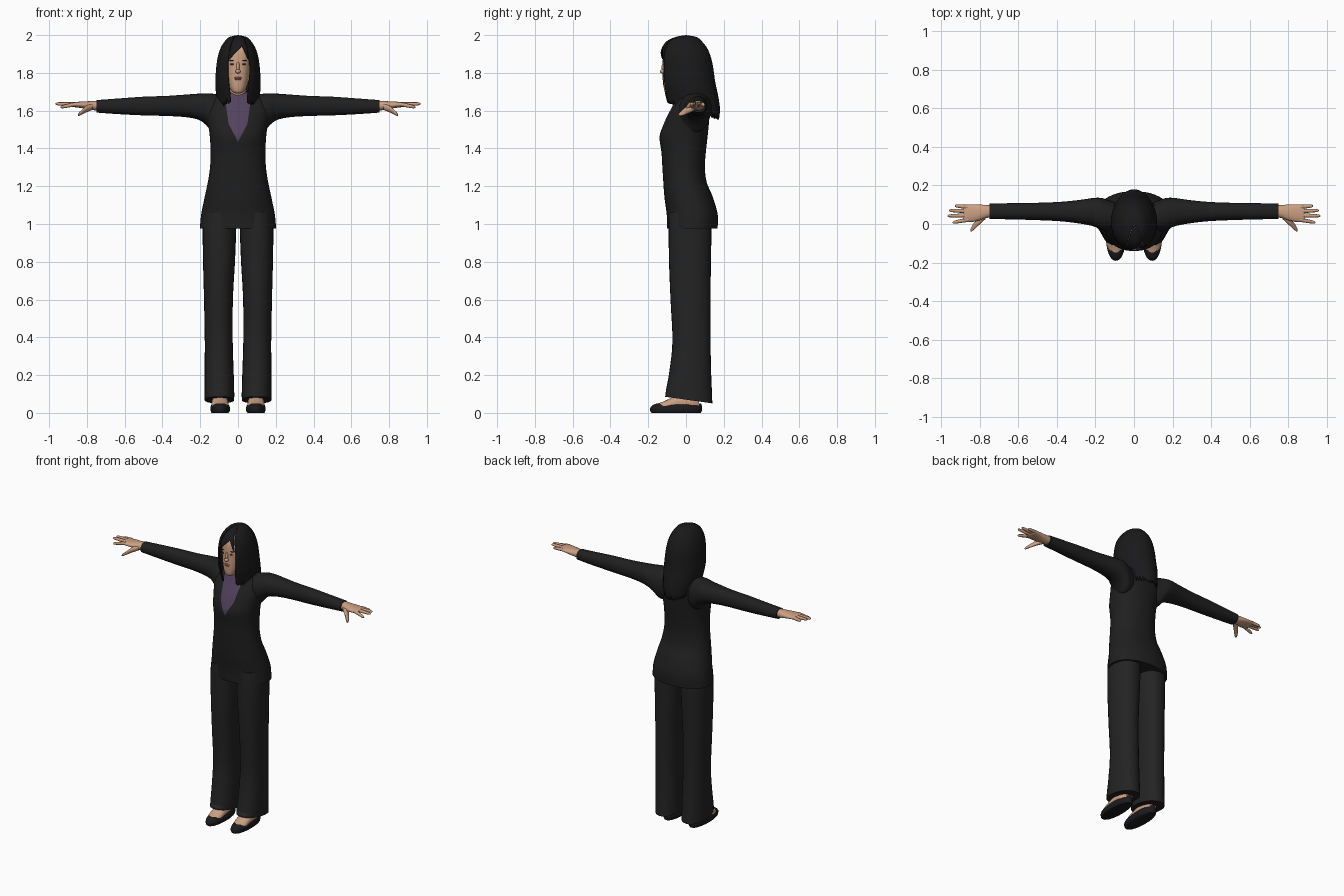
import bpy, bmesh, math, random
from mathutils import Vector, Matrix

cube = bpy.data.objects.get("Cube")
if cube:
    bpy.data.objects.remove(cube, do_unlink=True)
random.seed(4)


def material(name, r, g, b):
    m = bpy.data.materials.new(name)
    m.use_nodes = True
    m.diffuse_color = (r, g, b, 1)
    m.node_tree.nodes["Principled BSDF"].inputs["Base Color"].default_value = (r, g, b, 1)
    return m


SKIN = material("skin", .60, .35, .225)
JACKET = material("jacket_black", .014, .014, .014)
TROUSER = material("trouser_black", .017, .017, .017)
HAIR = material("hair_black", .01, .01, .011)
SHOE = material("shoe_black", .011, .011, .013)
SHIRT = material("shirt_purple", .085, .055, .11)
LIP = material("lip_rose", .42, .18, .14)
EYE = material("eye_brown", .05, .03, .025)


def finish(name, bm, *mats, angle=50):
    """Turn a bmesh into a smooth shaded object."""
    bmesh.ops.recalc_face_normals(bm, faces=bm.faces)
    me = bpy.data.meshes.new(name)
    bm.to_mesh(me)
    bm.free()
    for m in mats:
        me.materials.append(m)
    me.polygons.foreach_set("use_smooth", [True] * len(me.polygons))
    me.set_sharp_from_angle(angle=math.radians(angle))
    ob = bpy.data.objects.new(name, me)
    bpy.context.scene.collection.objects.link(ob)
    return ob


def spline(keys, sub=4):
    """Catmull-Rom rows through the key rows."""
    rows = []
    for i in range(len(keys) - 1):
        a, b, c, d = (keys[min(max(i + k, 0), len(keys) - 1)] for k in (-1, 0, 1, 2))
        for s in range(sub):
            t = s / sub
            rows.append([q + t / 2 * (r - p + t * (2*p - 5*q + 4*r - w + t * (3*(q - r) + w - p)))
                         for p, q, r, w in zip(a, b, c, d)])
    return rows + [list(keys[-1])]


def superellipse(angle, power):
    c, s = math.cos(angle), math.sin(angle)
    return (math.copysign(abs(c) ** (2 / power), c), math.copysign(abs(s) ** (2 / power), s))


def loft_mesh(keys, axis="Z", side=1, n=28, power=2.2):
    """Each key is a position on the axis, then the low and high bound on the two other axes."""
    bm = bmesh.new()
    rings = []
    for t, a0, a1, b0, b1 in spline(keys):
        ring = []
        for k in range(n):
            c, s = superellipse(math.tau * k / n, power)
            a, b = (a0 + a1 + (a1 - a0) * c) / 2, (b0 + b1 + (b1 - b0) * s) / 2
            x, y, z = {"X": (t, a, b), "Y": (a, t, b), "Z": (a, b, t)}[axis]
            ring.append(bm.verts.new((side * x, y, z)))
        rings.append(ring)
    for lo, hi in zip(rings, rings[1:]):
        for k in range(n):
            j = (k + 1) % n
            bm.faces.new((lo[k], lo[j], hi[j], hi[k]))
    bm.faces.new(rings[0])
    bm.faces.new(rings[-1])
    return bm


def loft(name, mat, keys, **options):
    return finish(name, loft_mesh(keys, **options), mat)


def sym(rows):
    """Expand (z, half width, back and front bounds) to loft keys."""
    return [(z, -w, w, y0, y1) for z, w, y0, y1 in rows]


def blob(name, mat, centre, size):
    bm = bmesh.new()
    bmesh.ops.create_uvsphere(bm, u_segments=16, v_segments=10, radius=1,
                              matrix=Matrix.Translation(centre) @ Matrix.Diagonal((*size, 1)))
    return finish(name, bm, mat)


# Jacket body with the shirt cut into its neckline
bm = loft_mesh(sym([
    (.975, .202, -.1, .167), (1.05, .195, -.102, .168), (1.14, .177, -.114, .143),
    (1.22, .16, -.12, .11), (1.3, .148, -.125, .1), (1.38, .145, -.13, .105),
    (1.46, .149, -.14, .114), (1.52, .157, -.122, .12), (1.58, .168, -.095, .125),
    (1.63, .162, -.068, .124), (1.665, .135, -.05, .115), (1.69, .085, -.035, .095),
    (1.7, .05, -.02, .08)]), n=48)
cuts = []
for side in (1, -1):
    for (x0, z0), (x1, z1) in (((0, 1.435), (.05, 1.53)), ((.05, 1.53), (.068, 1.66))):
        cuts.append((Vector((side * x0, 0, z0)), Vector((side * (z0 - z1), 0, x1 - x0))))
for co, no in cuts:
    front = [f for f in bm.faces if f.calc_center_median().y < 0 and f.calc_center_median().z > 1.4]
    geom = set(front) | {e for f in front for e in f.edges} | {v for f in front for v in f.verts}
    bmesh.ops.bisect_plane(bm, geom=list(geom), plane_co=co, plane_no=no)
for f in bm.faces:
    c = f.calc_center_median()
    if c.y < 0 and all((c - co).dot(no) > 0 for co, no in cuts):
        f.material_index = 1
finish("jacket_body", bm, JACKET, SHIRT)

# Neck, head and face
loft("neck", SKIN, sym([(1.62, .05, -.035, .07), (1.68, .044, -.04, .06), (1.76, .045, -.05, .06)]))
loft("head", SKIN, sym([
    (1.692, .014, -.1, -.06), (1.7, .03, -.112, -.03), (1.725, .046, -.118, .02),
    (1.77, .06, -.12, .06), (1.82, .068, -.12, .085), (1.87, .072, -.12, .1),
    (1.92, .07, -.112, .095), (1.955, .052, -.085, .07), (1.975, .02, -.04, .03)]), power=2.5)
blob("nose_bridge", SKIN, (0, -.118, 1.83), (.009, .011, .03))
blob("nose_tip", SKIN, (0, -.125, 1.808), (.014, .013, .011))
blob("upper_lip", LIP, (0, -.119, 1.774), (.021, .006, .005))
blob("lower_lip", LIP, (0, -.118, 1.766), (.017, .007, .005))
for side, word in ((1, "left"), (-1, "right")):
    blob(word + "_eye", EYE, (side * .029, -.114, 1.846), (.013, .005, .005))
    blob(word + "_eyebrow", HAIR, (side * .03, -.113, 1.866), (.017, .005, .003))

# Hair: columns falling from the crown, short over the face, ragged at the ends
profile = spline(sym([
    (2, 0, 0, 0), (1.99, .045, -.055, .055), (1.965, .072, -.105, .086),
    (1.92, .097, -.132, .118), (1.85, .113, -.14, .14), (1.75, .12, -.135, .155),
    (1.68, .115, -.118, .17), (1.6, .1, -.1, .18), (1.52, .085, -.09, .168)]), 8)


def hair_ring(z):
    for hi, lo in zip(profile, profile[1:]):
        if lo[0] <= z:
            t = (hi[0] - z) / (hi[0] - lo[0])
            return [p + (q - p) * t for p, q in zip(hi, lo)]
    return profile[-1]


COLUMNS, ROWS = 128, 36
columns, ends = [], []
bm = bmesh.new()
for k in range(COLUMNS):
    angle = math.tau * k / COLUMNS
    facing = math.cos(angle)
    x = .115 * math.sin(angle)
    if facing > 0 and -.054 < x < .06:
        end = 1.865 + .08 * ((x + .054) / .084) ** .8 if x < .03 else 1.945 - .075 * (x - .03) / .03
    else:
        end = 1.605 + .045 * facing + (.03 if k % 3 == 0 else -.012) * random.random()
    column = []
    for r in range(ROWS + 1):
        z = 2 - (2 - end) * (r / ROWS) ** 1.6
        _, _, w, y0, y1 = hair_ring(z)
        # front locks swing in towards the chin
        swing = 1 - .35 * max(0, facing) ** 2 * min(1, max(0, 1.82 - z) / .13)
        turn = math.atan2(math.sin(angle) * swing, facing)
        column.append(bm.verts.new((w * math.sin(turn),
                                    (y0 + y1) / 2 - (y1 - y0) / 2 * math.cos(turn), z)))
    columns.append(column)
    ends.append(end)
for k in range(COLUMNS):
    j = (k + 1) % COLUMNS
    if abs(ends[k] - ends[j]) < .1:
        for r in range(ROWS):
            bm.faces.new((columns[k][r], columns[j][r], columns[j][r + 1], columns[k][r + 1]))
bmesh.ops.remove_doubles(bm, verts=bm.verts, dist=.0001)
hair = finish("hair", bm, HAIR)
shell = hair.modifiers.new("thickness", "SOLIDIFY")
shell.thickness = .006
shell.offset = -1

# Limbs, built once per side
for side, word in ((1, "left"), (-1, "right")):
    def part(name, mat, keys, **options):
        return loft(word + "_" + name, mat, keys, side=side, **options)

    part("sleeve", JACKET, [
        (.09, -.03, .11, 1.49, 1.682), (.135, -.04, .125, 1.485, 1.69), (.17, -.03, .135, 1.525, 1.692),
        (.21, -.012, .135, 1.552, 1.69), (.28, .002, .125, 1.566, 1.685), (.38, .014, .115, 1.572, 1.678),
        (.5, .02, .11, 1.575, 1.674), (.64, .024, .108, 1.582, 1.664), (.75, .026, .105, 1.59, 1.656)], axis="X")
    part("palm", SKIN, [
        (.72, .035, .096, 1.6, 1.65), (.76, .032, .098, 1.602, 1.652), (.79, .022, .1, 1.606, 1.65),
        (.83, .012, .102, 1.614, 1.648), (.875, .01, .1, 1.62, 1.645), (.885, .02, .09, 1.627, 1.64)], axis="X")
    # fingers run from the knuckles to the tips
    for name, y0, y1, tip, z1 in (("index", .022, .008, .94, 1.618), ("middle", .045, .042, .966, 1.636),
                                  ("ring", .067, .07, .958, 1.638), ("little", .088, .094, .928, 1.63)):
        keys = []
        for t, r in ((0, .011), (.45, .01), (.85, .008), (.97, .005), (1, .002)):
            y, z = y0 + (y1 - y0) * t, 1.634 + (z1 - 1.634) * t
            keys.append((.86 + (tip - .86) * t, y - r, y + r, z - r, z + r))
        part(name + "_finger", SKIN, keys, axis="X", n=12)
    part("thumb", SKIN, [
        (.77, .025, .06, 1.604, 1.636), (.8, -.002, .042, 1.592, 1.628), (.825, -.026, .012, 1.58, 1.606),
        (.842, -.039, -.014, 1.572, 1.59), (.848, -.037, -.03, 1.574, 1.58)], axis="X", n=16)

    # Trouser leg with the hem dropping to the heel
    leg = part("trouser_leg", TROUSER, [
        (.07, .02, .177, -.11, .14), (.12, .02, .177, -.106, .137), (.22, .023, .177, -.088, .133),
        (.38, .028, .176, -.072, .13), (.6, .027, .18, -.082, .13), (.8, .016, .185, -.09, .132),
        (.98, .009, .187, -.092, .135), (1.06, .006, .18, -.09, .13)])
    for v in leg.data.vertices:
        if v.co.z < .1:
            v.co.z -= .14 * v.co.y

    # Foot, ankle and slip-on shoe
    part("foot", SKIN, [
        (-.155, .075, .115, .03, .048), (-.12, .053, .137, .01, .06), (-.07, .05, .14, .01, .083),
        (-.02, .053, .138, .01, .1), (.03, .058, .135, .01, .1), (.07, .07, .12, .02, .08)], axis="Y")
    part("ankle", SKIN, [(.05, .06, .134, -.03, .065), (.1, .062, .132, -.025, .065), (.18, .06, .134, -.03, .07)])
    part("shoe", SHOE, [
        (0, .05, .139, -.183, .078), (.008, .044, .144, -.189, .083), (.025, .042, .146, -.19, .085),
        (.04, .047, .142, -.178, .083), (.05, .056, .133, -.155, .08)])
